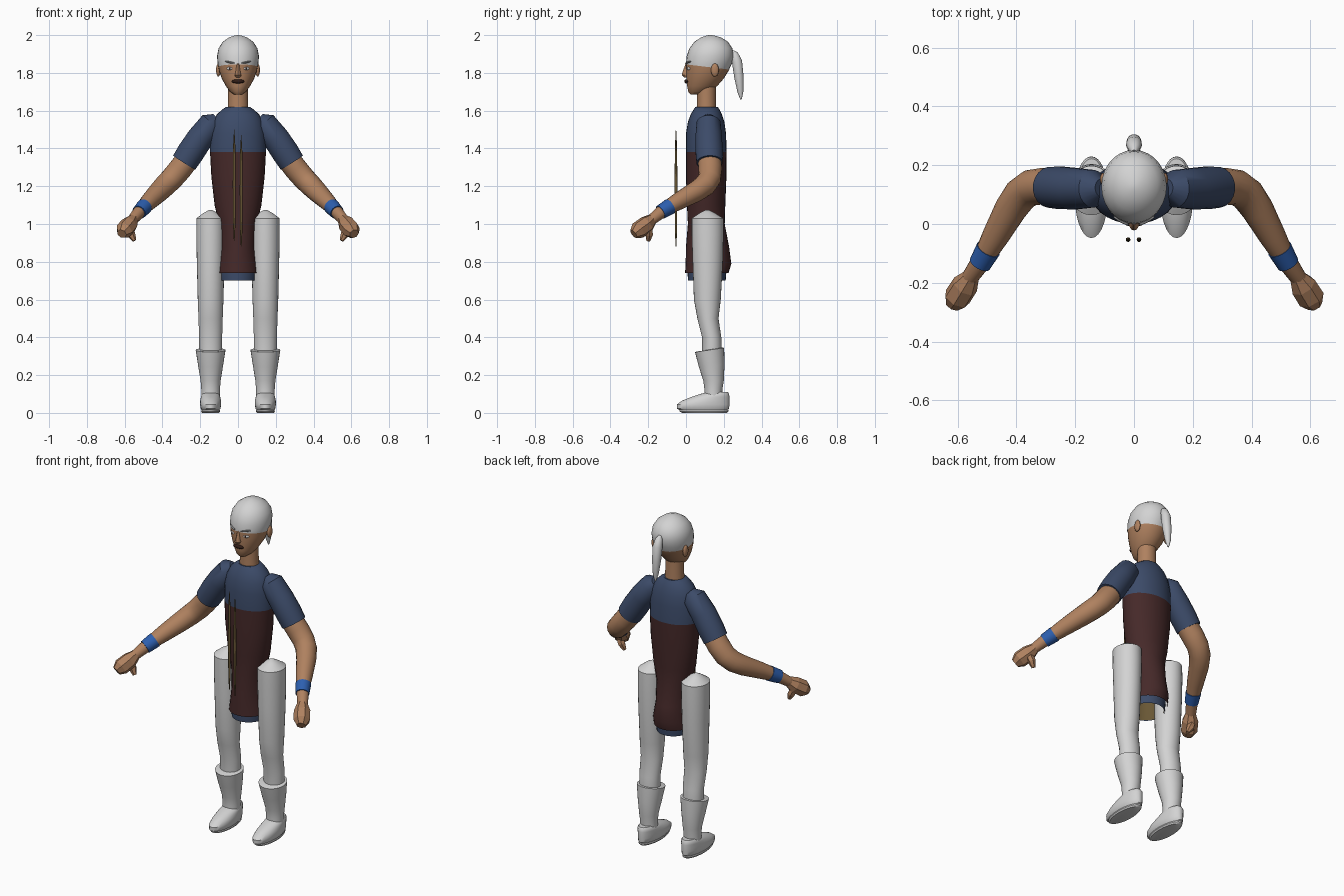
import bpy, bmesh, math
from mathutils import Vector

cube = bpy.data.objects.get("Cube")
if cube:
    bpy.data.objects.remove(cube, do_unlink=True)


def material(name, r, g, b):
    m = bpy.data.materials.new(name)
    m.use_nodes = True
    m.diffuse_color = (r, g, b, 1)
    m.node_tree.nodes["Principled BSDF"].inputs["Base Color"].default_value = (r, g, b, 1)
    return m


NAVY = material("navy cloth", .045, .07, .14)
MAROON = material("maroon cloth", .06, .022, .022)
SKIN = material("skin", .43, .22, .115)
WHITE = material("pale grey", .65, .65, .65)
BLUE = material("blue band", .026, .115, .43)
GOLD = material("dull gold", .14, .095, .035)
DARK = material("dark brown", .03, .012, .008)
BROW = material("grey hair", .25, .25, .25)


def finish(name, bm, mats, smooth=True):
    bmesh.ops.recalc_face_normals(bm, faces=bm.faces)
    mesh = bpy.data.meshes.new(name)
    bm.to_mesh(mesh)
    bm.free()
    ob = bpy.data.objects.new(name, mesh)
    bpy.context.collection.objects.link(ob)
    for m in mats:
        mesh.materials.append(m)
    if smooth:
        bpy.ops.object.select_all(action='DESELECT')
        ob.select_set(True)
        bpy.context.view_layer.objects.active = ob
        bpy.ops.object.shade_smooth_by_angle(angle=math.radians(40))
    return ob


def skin_rings(rings, caps):
    """Join a list of point rings with quads, capping the chosen ends."""
    bm = bmesh.new()
    loops = [[bm.verts.new(p) for p in ring] for ring in rings]
    for a, b in zip(loops, loops[1:]):
        for i in range(len(a)):
            j = (i + 1) % len(a)
            bm.faces.new((a[i], a[j], b[j], b[i]))
    if caps[0]:
        bm.faces.new(loops[0][::-1])
    if caps[1]:
        bm.faces.new(loops[-1])
    return bm


def stack(name, slices, mats, x=0, caps=(True, True), cut=None, n=28):
    """Ellipses piled up in z: (z, half width, front y, back y, tilt).
    Faces above the cut plane take the second material."""
    rings = []
    for z, w, y0, y1, *tilt in slices:
        t = tilt[0] if tilt else 0
        d = (y1 - y0) / 2
        rings.append([(x + w * math.cos(a), (y0 + y1) / 2 + d * math.sin(a),
                       z + t * d * math.sin(a))
                      for a in (math.tau * i / n for i in range(n))])
    bm = skin_rings(rings, caps)
    if cut:
        co, no = Vector(cut[0]), Vector(cut[1])
        bmesh.ops.bisect_plane(bm, geom=bm.verts[:] + bm.edges[:] + bm.faces[:],
                               plane_co=co, plane_no=no)
        for f in bm.faces:
            f.material_index = int((f.calc_center_median() - co).dot(no) > 0)
    return finish(name, bm, mats)


def tube(name, path, mat, s=1, n=20, smooth=True):
    """Round tube through (x, y, z, radius) points; s = -1 mirrors it."""
    pts = [Vector((s * p[0], p[1], p[2])) for p in path]
    rings = []
    for i, p in enumerate(pts):
        t = (pts[min(i + 1, len(pts) - 1)] - pts[max(i - 1, 0)]).normalized()
        u = t.cross(Vector((0, 1, .3))).normalized()
        v = t.cross(u)
        rings.append([p + path[i][3] * (u * math.cos(a) + v * math.sin(a))
                      for a in (math.tau * k / n for k in range(n))])
    return finish(name, skin_rings(rings, (True, True)), [mat], smooth)


def blob(name, loc, size, mat, rot=(0, 0, 0)):
    bm = bmesh.new()
    bmesh.ops.create_uvsphere(bm, u_segments=16, v_segments=10, radius=1)
    bmesh.ops.scale(bm, vec=size, verts=bm.verts)
    ob = finish(name, bm, [mat])
    ob.location, ob.rotation_euler = loc, rot
    return ob


# Tunic with a navy yoke, open at the bottom
stack("tunic", [(.74, .11, -.005, .225), (.79, .106, -.002, .24), (.88, .092, 0, .228),
                (1, .10, .01, .205), (1.1, .124, .005, .208), (1.25, .141, 0, .214),
                (1.38, .148, 0, .215), (1.48, .145, 0, .212), (1.54, .132, .01, .203),
                (1.58, .112, .025, .19), (1.605, .085, .04, .178), (1.62, .062, .05, .168)],
      [MAROON, NAVY], caps=(False, True), cut=((0, 0, 1.38), (0, 0, 1)))
# Undershirt hem and lining
stack("undershirt_hem", [(.85, .088, .012, .215), (.76, .1, .008, .215), (.70, .095, .01, .21)],
      [NAVY], caps=(False, False))
stack("skirt_lining", [(.702, .092, .013, .207), (.76, .097, .011, .212), (.85, .085, .016, .21)],
      [GOLD], caps=(False, True))

# Hanging cords in front
for name, x, z in (("right_cord", -.02, .91), ("left_cord", .017, .88)):
    tube(name, [(x, -.053, z, .002), (x, -.053, z + .08, .006), (x, -.053, z + .3, .008),
                (x, -.053, z + .5, .006), (x, -.053, z + .59, .001)], GOLD, n=10)

# Neck and head with fitted cap
stack("neck", [(1.59, .056, .056, .16), (1.66, .052, .058, .158), (1.76, .052, .058, .158)], [SKIN])
stack("head", [(1.685, .02, .025, .075), (1.70, .042, .012, .12), (1.73, .064, .006, .165),
               (1.77, .086, .002, .20), (1.81, .1, 0, .225), (1.85, .108, 0, .243),
               (1.89, .111, .004, .252), (1.93, .103, .018, .246), (1.965, .08, .045, .222),
               (1.988, .047, .08, .185), (1.998, .018, .11, .15), (2, .004, .125, .135)],
      [SKIN, WHITE], cut=((0, 0, 1.845), (0, .12, 1)))
tube("ponytail", [(0, .245, 1.915, .008), (0, .256, 1.9, .02), (0, .27, 1.86, .027),
                  (0, .28, 1.78, .025), (0, .288, 1.70, .016), (0, .291, 1.66, .004)], WHITE)

# Face
stack("nose", [(1.85, .007, -.002, .02), (1.8, .014, -.02, .03), (1.788, .018, -.022, .03),
               (1.775, .012, -.008, .03)], [SKIN], n=12)
blob("mouth", (0, .003, 1.755), (.034, .012, .011), DARK)
for s, side in ((1, "left"), (-1, "right")):
    blob(side + "_eye", (s * .045, .014, 1.823), (.017, .006, .008), WHITE, (0, 0, s * .5))
    blob(side + "_pupil", (s * .043, .009, 1.823), (.006, .004, .006), DARK, (0, 0, s * .5))
    blob(side + "_eyebrow", (s * .044, .011, 1.856), (.031, .006, .005), BROW, (0, -s * .15, s * .5))
    blob(side + "_ear", (s * .104, .153, 1.815), (.012, .021, .035), SKIN)

# Limbs
for s, side in ((1, "left"), (-1, "right")):
    tube(side + "_sleeve", [(.112, .122, 1.56, .03), (.139, .12, 1.535, .064), (.2, .12, 1.455, .071),
                            (.25, .123, 1.38, .073), (.285, .125, 1.325, .07)], NAVY, s)
    tube(side + "_arm", [(.26, .125, 1.35, .062), (.31, .128, 1.287, .063), (.35, .124, 1.24, .061),
                         (.385, .1, 1.205, .059), (.42, .05, 1.17, .055), (.47, -.04, 1.12, .046),
                         (.515, -.12, 1.073, .035), (.56, -.185, 1.02, .028)], SKIN, s)
    tube(side + "_wristband", [(.495, -.085, 1.093, .043), (.524, -.136, 1.062, .038)], BLUE, s)
    # Closed hand and thumb
    tube(side + "_hand", [(.553, -.178, 1.028, .028), (.575, -.21, .998, .046),
                          (.602, -.252, .967, .047), (.615, -.277, .948, .027)], SKIN, s, 7, False)
    tube(side + "_thumb", [(.582, -.2, .985, .022), (.565, -.195, .945, .022),
                           (.548, -.2, .912, .011)], SKIN, s, 6, False)

    x = s * .145
    stack(side + "_leg", [(.2, .05, .1, .19), (.33, .06, .085, .19), (.4, .061, .085, .187),
                          (.5, .064, .06, .172), (.6, .068, .042, .184), (.8, .073, .035, .195),
                          (.95, .076, .03, .199), (1.03, .075, .03, .198), (1.06, .035, .075, .15),
                          (1.075, .006, .105, .12)], [WHITE], x)
    stack(side + "_boot", [(.335, .072, .056, .193, .15), (.333, .079, .048, .202, .15),
                           (.25, .066, .068, .204, .1), (.17, .053, .092, .2),
                           (.12, .049, .098, .192), (.08, .049, .098, .192)], [WHITE], x)
    stack(side + "_shoe", [(.012, .045, -.03, .215), (.022, .052, -.048, .228), (.045, .056, -.048, .23),
                           (.065, .055, -.02, .23), (.085, .051, .03, .23), (.1, .047, .075, .228),
                           (.11, .036, .11, .222)], [WHITE], x)
    stack(side + "_sole", [(0, .045, -.02, .215), (.008, .05, -.035, .225), (.016, .048, -.035, .225)],
          [WHITE], x)
